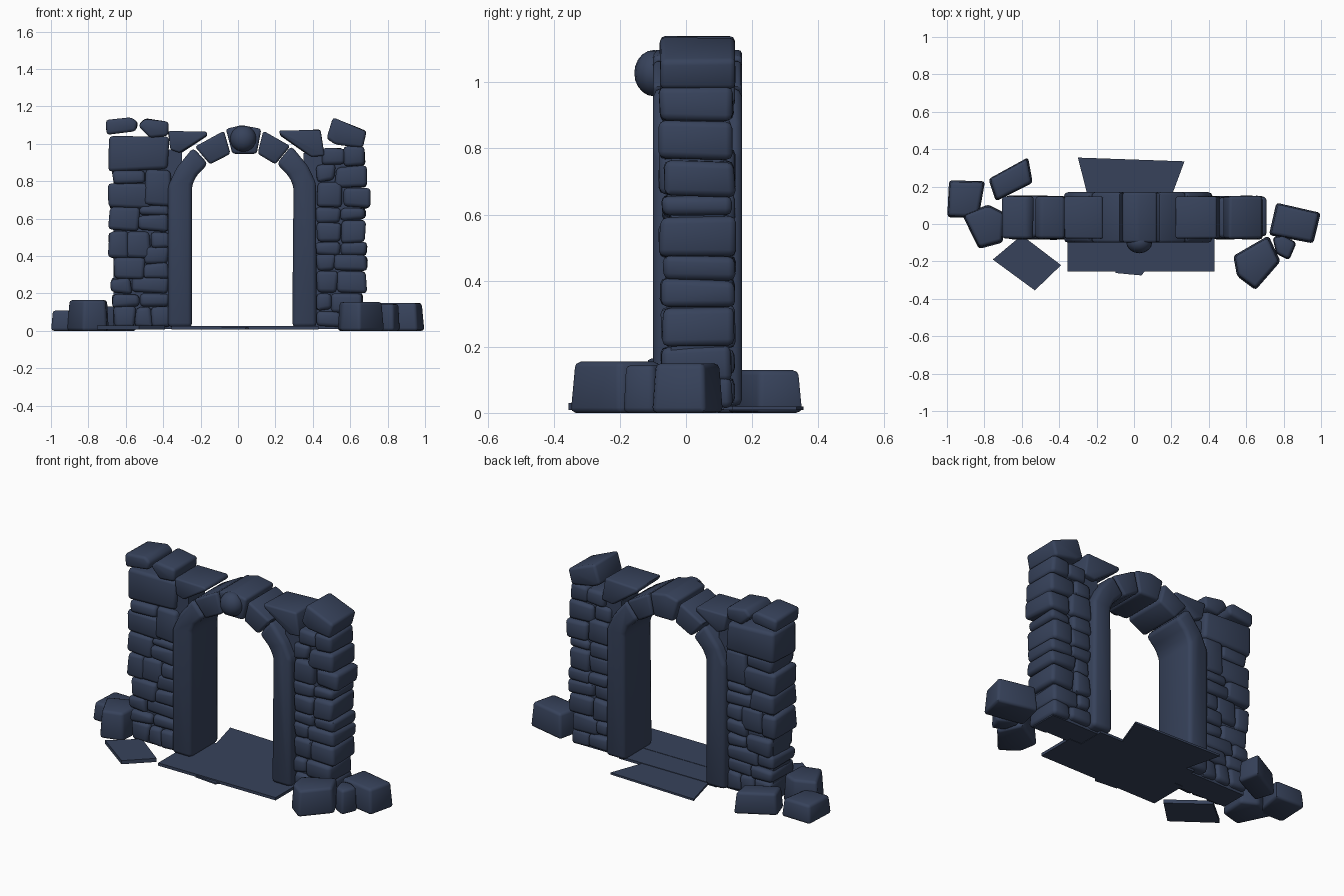
import bpy, bmesh, math, random
from mathutils import Vector

if "Cube" in bpy.data.objects:
    bpy.data.objects.remove(bpy.data.objects["Cube"])

random.seed(4)
stone_mat = bpy.data.materials.new("slate blue stone")
stone_mat.diffuse_color = (0.038, 0.055, 0.105, 1)
stone_mat.use_nodes = True
stone_mat.node_tree.nodes["Principled BSDF"].inputs["Base Color"].default_value = stone_mat.diffuse_color


def prism(poly, axis, lo, hi, bevel=0.02, jitter=0.0, top_scale=1.0):
    """Bevelled prism: outline in xz pushed along y, or in xy pushed along z."""
    bm = bmesh.new()
    cx = sum(p[0] for p in poly) / len(poly)
    cy = sum(p[1] for p in poly) / len(poly)
    rings = []
    for d, s in ((lo, 1.0), (hi, top_scale)):
        ring = []
        for a, b in poly:
            a = cx + (a - cx) * s + random.uniform(-jitter, jitter)
            b = cy + (b - cy) * s + random.uniform(-jitter, jitter)
            e = d + random.uniform(-jitter, jitter) * 0.5
            ring.append(bm.verts.new((a, e, b) if axis == 'y' else (a, b, e)))
        rings.append(ring)
    n = len(poly)
    bm.faces.new(rings[0])
    bm.faces.new(rings[1][::-1])
    for i in range(n):
        j = (i + 1) % n
        bm.faces.new((rings[0][i], rings[1][i], rings[1][j], rings[0][j]))
    bmesh.ops.recalc_face_normals(bm, faces=bm.faces)
    if bevel:
        bmesh.ops.bevel(bm, geom=bm.edges[:], offset=bevel, segments=2,
                        profile=0.5, affect='EDGES', clamp_overlap=True)
    return bm


def build(name, parts):
    """Merge several small meshes into one object."""
    total = bmesh.new()
    for bm in parts:
        tmp = bpy.data.meshes.new("tmp")
        bm.to_mesh(tmp)
        bm.free()
        total.from_mesh(tmp)
        bpy.data.meshes.remove(tmp)
    for v in total.verts:
        v.co.z = max(v.co.z, 0.0)
    me = bpy.data.meshes.new(name)
    total.to_mesh(me)
    total.free()
    me.materials.append(stone_mat)
    me.shade_smooth()
    me.set_sharp_from_angle(angle=math.radians(50))
    ob = bpy.data.objects.new(name, me)
    bpy.context.collection.objects.link(ob)
    return ob


def rect(x0, x1, z0, z1):
    return [(x0, z0), (x1, z0), (x1, z1), (x0, z1)]


# Arch: two jambs that lean into the curve, three voussoirs
ARCH = {
    "left_jamb": [(-.375, .02), (-.245, .02), (-.246, .78), (-.222, .83),
                  (-.16, .893), (-.24, .98), (-.33, .87), (-.375, .77)],
    "right_jamb": [(.29, .02), (.42, .02), (.417, .79), (.375, .88),
                   (.285, .99), (.207, .893), (.27, .83), (.297, .775)],
    "left_voussoir": [(-.15, .89), (-.04, .947), (-.075, 1.07), (-.23, .985)],
    "right_voussoir": [(.105, .947), (.2, .89), (.28, .988), (.135, 1.07)],
    "keystone": [(-.03, .947), (.1, .947), (.125, 1.08), (.02, 1.1), (-.065, 1.08)],
}
for name, poly in ARCH.items():
    build(name, [prism(poly, 'y', -.10, .17, .022 if "jamb" in name else .014)])

# Round boss on the keystone
boss = bmesh.new()
bmesh.ops.create_uvsphere(boss, u_segments=16, v_segments=10, radius=0.07)
for v in boss.verts:
    v.co = Vector((v.co.x + .028, v.co.y * .85 - .097, v.co.z + 1.028))
build("keystone_boss", [boss])

# Rubble piers: stones as x0, x1, z0, z1
LEFT = [(-.69, -.37, .86, 1.035), (-.67, -.5, .785, .86), (-.5, -.36, .67, .86),
        (-.69, -.47, .655, .785), (-.69, -.53, .54, .655), (-.53, -.37, .62, .67),
        (-.54, -.37, .535, .62), (-.69, -.59, .385, .53), (-.6, -.47, .395, .535),
        (-.47, -.37, .445, .53), (-.66, -.5, .28, .385), (-.5, -.37, .36, .445),
        (-.5, -.37, .285, .36), (-.68, -.57, .2, .28), (-.57, -.37, .205, .285),
        (-.67, -.53, .13, .2), (-.53, -.37, .13, .205), (-.66, -.55, .02, .13),
        (-.55, -.46, .02, .13), (-.46, -.36, .02, .13)]
RIGHT = [(.45, .57, .89, .98), (.57, .68, .88, .98), (.42, .52, .8, .89),
         (.52, .685, .765, .88), (.42, .56, .66, .8), (.56, .705, .66, .76),
         (.42, .55, .58, .66), (.55, .68, .595, .66), (.42, .55, .475, .58),
         (.55, .685, .475, .595), (.42, .55, .405, .475), (.55, .69, .405, .475),
         (.42, .52, .325, .405), (.52, .69, .32, .405), (.42, .53, .2, .325),
         (.53, .685, .2, .32), (.42, .5, .11, .2), (.5, .67, .1, .2),
         (.42, .55, .02, .11), (.55, .67, .02, .1)]
for name, stones in (("left_pier_stones", LEFT), ("right_pier_stones", RIGHT)):
    build(name, [prism(rect(*s), 'y', -.075 + random.uniform(-.008, .008),
                       .143 + random.uniform(-.008, .008), .02, .009) for s in stones])
build("left_pier_core", [prism(rect(-.665, -.3, .01, .97), 'y', -.045, .115, 0)])
build("right_pier_core", [prism(rect(.35, .66, .01, .95), 'y', -.045, .115, 0)])

# Cap stones and the wedges that sit over the arch haunches
CAPS = {
    "left_outer_cap": [(-.7, 1.05), (-.545, 1.065), (-.535, 1.115), (-.57, 1.14), (-.71, 1.125)],
    "left_inner_cap": [(-.47, 1.035), (-.375, 1.045), (-.37, 1.115), (-.5, 1.135), (-.53, 1.1)],
    "left_wedge": [(-.36, .97), (-.31, .95), (-.165, 1.045), (-.17, 1.065), (-.375, 1.07)],
    "right_wedge": [(.39, .93), (.46, .94), (.44, 1.075), (.22, 1.068), (.225, 1.045)],
    "right_cap": [(.475, 1.03), (.52, 1.0), (.665, .98), (.69, 1.065), (.51, 1.14)],
}
for name, poly in CAPS.items():
    build(name, [prism(poly, 'y', -.078, .148, .016, .004)])

# Fallen blocks: ground outline, height
BLOCKS = {
    "fallen_block_far_left": ([(-1, .035), (-.83, .03), (-.795, .23), (-.99, .235)], .11),
    "fallen_block_left": ([(-.92, .05), (-.83, -.135), (-.7, -.1), (-.69, .06), (-.78, .105)], .165),
    "fallen_block_back": ([(-.78, .24), (-.74, .12), (-.54, .22), (-.565, .358)], .13),
    "fallen_block_right": ([(.72, -.06), (.96, -.105), (1, .06), (.76, .115)], .15),
    "fallen_block_front": ([(.53, -.17), (.55, -.28), (.65, -.355), (.785, -.2), (.72, -.06)], .155),
    "fallen_chip": ([(.74, -.07), (.76, -.16), (.83, -.195), (.87, -.1), (.8, -.06)], .145),
}
for name, (poly, h) in BLOCKS.items():
    build(name, [prism(poly, 'z', 0, h, .016, 0, .9)])

# Thin paving slabs
SLABS = {
    "front_threshold": ([(-.355, -.255), (.43, -.255), (.43, -.02), (-.355, -.02)], .025),
    "middle_threshold": ([(-.3, -.03), (.35, -.03), (.35, .14), (-.3, .14)], .023),
    "back_slab": ([(-.24, .12), (.19, .12), (.27, .335), (-.3, .355)], .02),
    "front_chip": ([(-.1, -.262), (.04, -.275), (.06, -.25), (-.1, -.25)], .017),
    "loose_tile": ([(-.755, -.19), (-.53, -.355), (-.39, -.22), (-.6, -.06)], .03),
}
for name, (poly, h) in SLABS.items():
    build(name, [prism(poly, 'z', .008, h, 0)])
